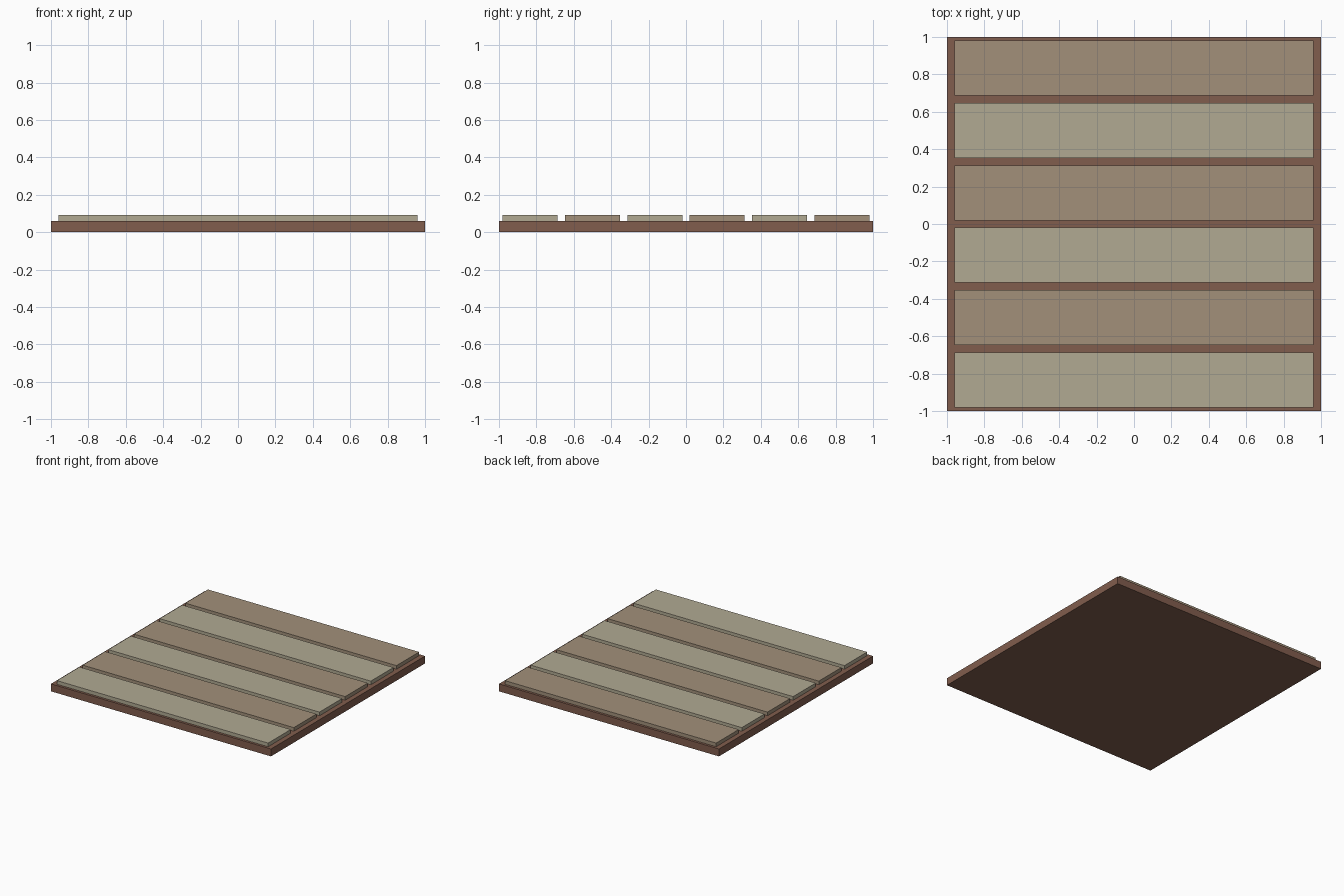
import bpy

if "Cube" in bpy.data.objects:
    bpy.data.objects.remove(bpy.data.objects["Cube"])


def material(name, color):
    mat = bpy.data.materials.new(name)
    mat.diffuse_color = (*color, 1)
    mat.use_nodes = True
    mat.node_tree.nodes["Principled BSDF"].inputs["Base Color"].default_value = mat.diffuse_color
    return mat


def box(name, center, size, mat):
    bpy.ops.mesh.primitive_cube_add(size=1, location=center)
    obj = bpy.context.object
    obj.name = name
    obj.scale = size
    bpy.ops.object.transform_apply(location=False, rotation=False, scale=True)
    obj.data.materials.append(mat)
    return obj


brown = material("dark_wood", (0.22, 0.11, 0.075))
pale = material("pale_wood", (0.44, 0.40, 0.29))
tan = material("tan_wood", (0.36, 0.28, 0.195))

BASE_H, PLANK_H, COUNT = 0.061, 0.03, 6
PITCH = 2 / COUNT

# Square base slab
box("base", (0, 0, BASE_H / 2), (2, 2, BASE_H), brown)

# Alternating planks laid side by side, front to back
for i in range(COUNT):
    y = -1 + PITCH * (i + 0.5)
    box(f"plank_{i + 1}", (0, y, BASE_H + PLANK_H / 2),
        (1.92, PITCH * 0.88, PLANK_H), tan if i % 2 else pale)
